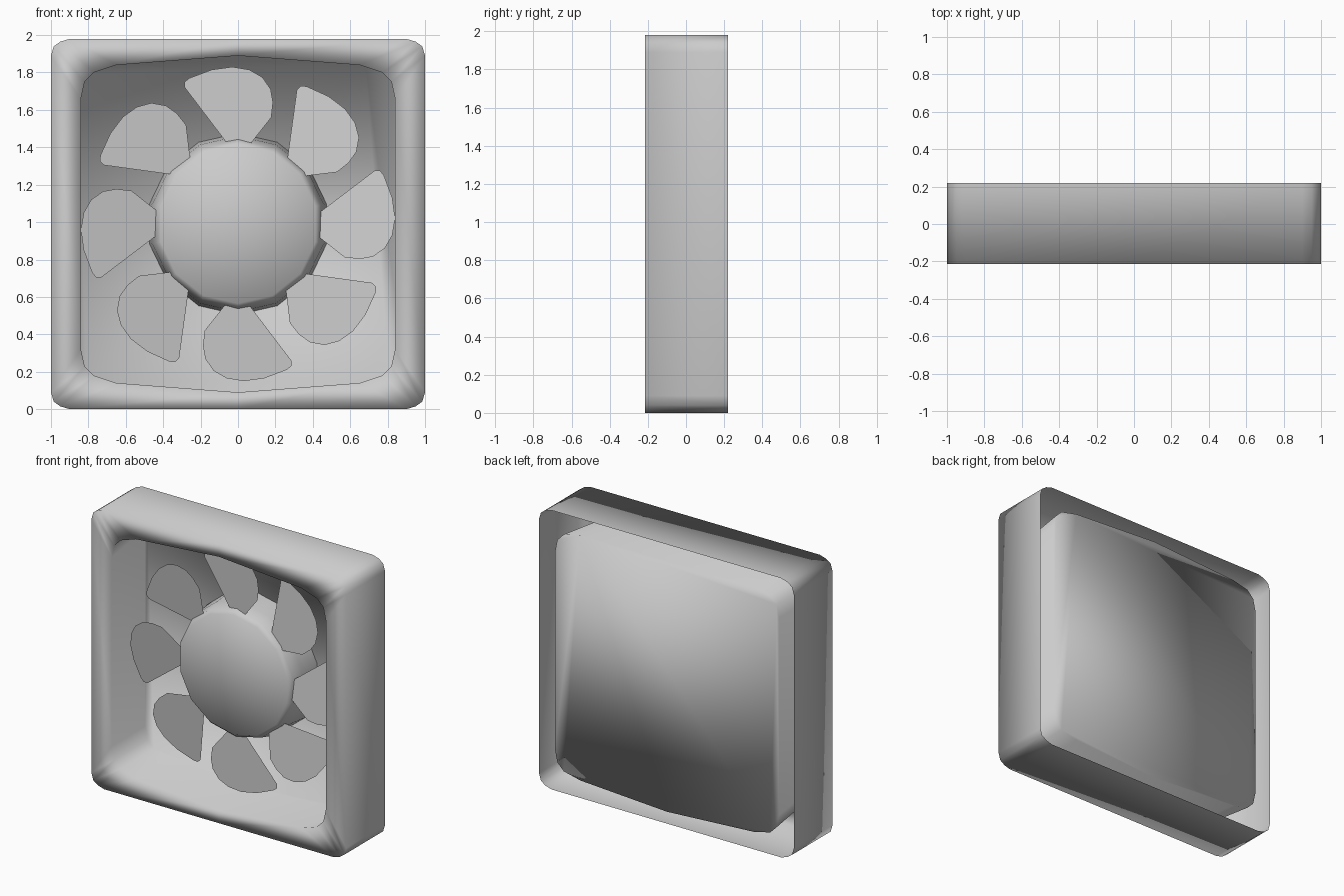
import bpy, bmesh, math

if "Cube" in bpy.data.objects:
    bpy.data.objects.remove(bpy.data.objects["Cube"])

CZ = 0.99  # height of the fan axis


def finish(name, bm, smooth=None):
    me = bpy.data.meshes.new(name)
    bm.to_mesh(me)
    bm.free()
    ob = bpy.data.objects.new(name, me)
    bpy.context.collection.objects.link(ob)
    if smooth is not None:
        bpy.ops.object.select_all(action='DESELECT')
        ob.select_set(True)
        bpy.context.view_layer.objects.active = ob
        bpy.ops.object.shade_smooth_by_angle(angle=math.radians(smooth))
    return ob


def outline(quarter):
    """Mirror a quarter outline (ending on x = 0) into a full closed loop."""
    half = quarter + [(-x, z) for x, z in reversed(quarter[:-1])]
    return half + [(-x, -z) for x, z in half]


def bridge(bm, a, b):
    n = len(a)
    for i in range(n):
        j = (i + 1) % n
        bm.faces.new((a[i], a[j], b[j], b[i]))


# housing: outer wall, front lip and recessed tub, open gap at the rear
outer = outline([(1, .9), (.985, .95), (.95, .975), (.9, .99), (0, .99)])
inner = outline([(.84, .67), (.82, .76), (.77, .81), (.65, .85), (0, .9)])
tub = outline([(.88, .70), (.86, .79), (.81, .84), (.68, .87), (0, .91)])
bm = bmesh.new()
loops = []
for pts, y in ((outer, .22), (outer, -.215), (inner, -.215), (tub, .213)):
    loops.append([bm.verts.new((x, y, CZ + z)) for x, z in pts])
for a, b in zip(loops, loops[1:]):
    bridge(bm, a, b)
bm.faces.new(loops[-1])
bmesh.ops.recalc_face_normals(bm, faces=bm.faces)
finish("housing", bm, 100)

# hub: 14-sided, slightly tapered and domed
SIDES = 14
bm = bmesh.new()
rings = []
for r, y in ((.485, .21), (.47, .06), (.45, -.02), (.425, -.05)):
    rings.append([bm.verts.new((r * math.sin(2 * math.pi * i / SIDES), y,
                                CZ + r * math.cos(2 * math.pi * i / SIDES)))
                  for i in range(SIDES)])
for a, b in zip(rings, rings[1:]):
    bridge(bm, a, b)
tip = bm.verts.new((0, -.065, CZ))
for i in range(SIDES):
    bm.faces.new((rings[-1][i], rings[-1][(i + 1) % SIDES], tip))
bmesh.ops.recalc_face_normals(bm, faces=bm.faces)
finish("hub", bm, 50)

# blades: flat pitched plates, outline drawn for the top one
blade = [(-.05, .42), (-.285, .73), (-.285, .76), (-.26, .78), (-.14, .825),
         (-.03, .84), (.06, .825), (.13, .785), (.175, .72), (.187, .65),
         (.178, .57), (.06, .42)]
pitch = math.tan(math.radians(8))
for k in range(8):
    a = k * math.pi / 4
    c, s = math.cos(a), math.sin(a)
    bm = bmesh.new()
    bm.faces.new([bm.verts.new((x * c + z * s, -.01 - x * pitch, CZ - x * s + z * c))
                  for x, z in reversed(blade)])
    finish(f"blade_{k + 1}", bm)
